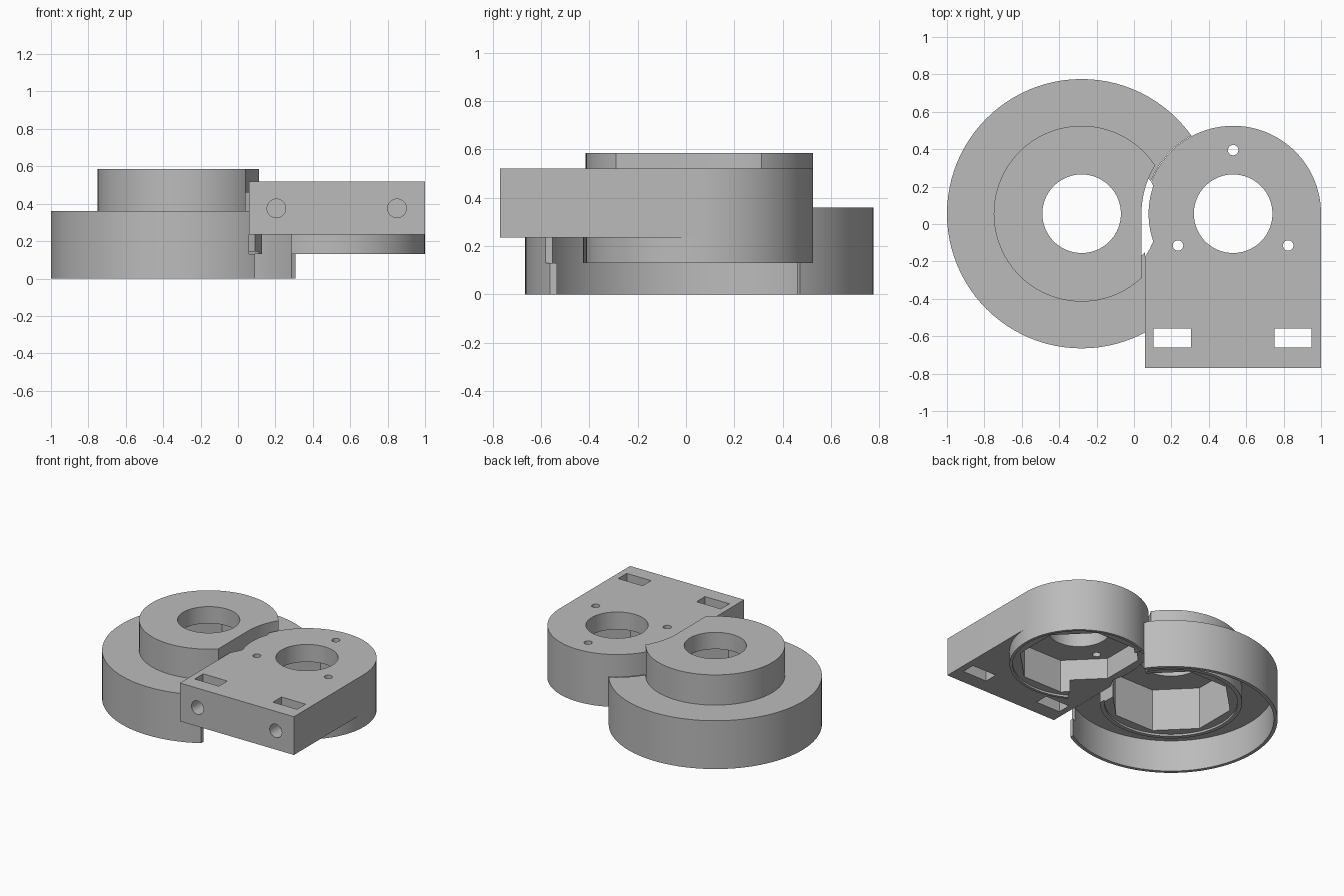
import bpy, bmesh, math
from mathutils import Matrix

cube = bpy.data.objects.get("Cube")
if cube:
    bpy.data.objects.remove(cube)

GREY = bpy.data.materials.new("plain_grey")
GREY.use_nodes = True
GREY.diffuse_color = (0.5, 0.5, 0.5, 1)
GREY.node_tree.nodes["Principled BSDF"].inputs["Base Color"].default_value = (0.5, 0.5, 0.5, 1)

AX, BX, CY = -0.28, 0.53, 0.055   # the two hub axes
SEG = 96


def finish(name, bm):
    bmesh.ops.recalc_face_normals(bm, faces=bm.faces)
    mesh = bpy.data.meshes.new(name)
    bm.to_mesh(mesh)
    bm.free()
    mesh.materials.append(GREY)
    obj = bpy.data.objects.new(name, mesh)
    bpy.context.collection.objects.link(obj)
    return obj


def prism(name, outline, z0, z1):
    bm = bmesh.new()
    low = [bm.verts.new((x, y, z0)) for x, y in outline]
    top = [bm.verts.new((x, y, z1)) for x, y in outline]
    bm.faces.new(low)
    bm.faces.new(top)
    for i in range(len(low)):
        j = (i + 1) % len(low)
        bm.faces.new((low[i], low[j], top[j], top[i]))
    return finish(name, bm)


def circle(x, y, r, n=SEG, turn=0.0):
    return [(x + r * math.cos(math.tau * i / n + turn),
             y + r * math.sin(math.tau * i / n + turn)) for i in range(n)]


def rect(x0, x1, y0, y1):
    return [(x0, y0), (x1, y0), (x1, y1), (x0, y1)]


def lathe(name, profile, cx, cy):
    bm = bmesh.new()
    rings = [[bm.verts.new((x, y, z)) for x, y in circle(cx, cy, r)] for r, z in profile]
    for k, a in enumerate(rings):
        b = rings[(k + 1) % len(rings)]
        for i in range(SEG):
            j = (i + 1) % SEG
            bm.faces.new((a[i], a[j], b[j], b[i]))
    return finish(name, bm)


def cut(obj, cutter, keep=False):
    mod = obj.modifiers.new("cut", 'BOOLEAN')
    mod.operation = 'DIFFERENCE'
    mod.solver = 'EXACT'
    mod.object = cutter
    bpy.context.view_layer.update()
    graph = bpy.context.evaluated_depsgraph_get()
    mesh = bpy.data.meshes.new_from_object(obj.evaluated_get(graph))
    obj.modifiers.clear()
    obj.data = mesh
    if not keep:
        bpy.data.objects.remove(cutter)


# Round housing: outer skirt, plate, inner collar and raised boss
housing = lathe("round_housing", [
    (0.21, 0.585), (0.47, 0.585), (0.47, 0.36), (0.72, 0.36), (0.72, 0), (0.695, 0),
    (0.695, 0.235), (0.48, 0.235), (0.48, 0.13), (0.45, 0.13), (0.45, 0.145), (0.21, 0.145)], AX, CY)
cut(housing, prism("pocket", circle(AX, CY, 0.417, 8, math.pi / 8), -0.1, 0.46))
# Clearance for the neighbouring mount
cut(housing, prism("lower_round", circle(BX, CY, 0.473), -0.1, 0.3605))
cut(housing, prism("upper_round", circle(BX, CY, 0.49), 0.355, 0.7))
cut(housing, prism("upper_corner", rect(0.04, 1.2, -0.9, CY), 0.361, 0.7))
cut(housing, prism("plate_corner", rect(0.058, 1.2, -0.9, CY), 0.131, 0.365))
cut(housing, prism("skirt_corner", rect(0.09, 1.2, -0.9, CY), -0.1, 0.132))

# Mount: rounded plate over a round skirt
arc = [(BX + 0.47 * math.cos(math.pi * i / 48), CY + 0.47 * math.sin(math.pi * i / 48)) for i in range(49)]
plate = prism("mount_plate", [(0.06, -0.77), (1.0, -0.77)] + arc, 0.235, 0.52)
skirt = lathe("mount_skirt", [(0.47, 0.235), (0.47, 0.13), (0.45, 0.13), (0.45, 0.145),
                              (0.3, 0.145), (0.3, 0.235)], BX, CY)
cut(skirt, prism("housing_gap", circle(AX, CY, 0.695), -0.1, 0.3))
for part in (skirt, plate):
    cut(part, prism("pocket", circle(BX, CY, 0.417, 8, math.pi / 8), -0.1, 0.39))
cut(plate, prism("bore", circle(BX, CY, 0.21), 0.1, 0.7))

# Notch in the plate beside the housing pocket
notch = prism("notch", circle(AX, CY, 0.41, 64), 0.1, 0.7)
cut(notch, prism("notch_limit", circle(BX, CY, 0.452), 0, 0.8))
cut(plate, notch)

# Three screw holes
for k in range(3):
    a = math.pi / 2 + k * math.tau / 3
    x, y = BX + 0.34 * math.cos(a), CY + 0.34 * math.sin(a)
    cut(plate, prism("screw_hole", circle(x, y, 0.028, 24), 0.1, 0.7))

# Nut slots and front bolt holes
for x in (0.205, 0.85):
    cut(plate, prism("nut_slot", rect(x - 0.1, x + 0.1, -0.66, -0.56), 0.1, 0.7))
    bolt = prism("bolt_hole", circle(0, 0, 0.05, 32), 0, 0.4)
    bolt.data.transform(Matrix.Translation((x, -0.46, 0.375)) @ Matrix.Rotation(math.pi / 2, 4, 'X'))
    cut(plate, bolt)

# Smooth round walls, crisp edges
bpy.ops.object.select_all(action='DESELECT')
for obj in (housing, plate, skirt):
    obj.select_set(True)
bpy.context.view_layer.objects.active = housing
bpy.ops.object.shade_smooth_by_angle(angle=math.radians(25))
